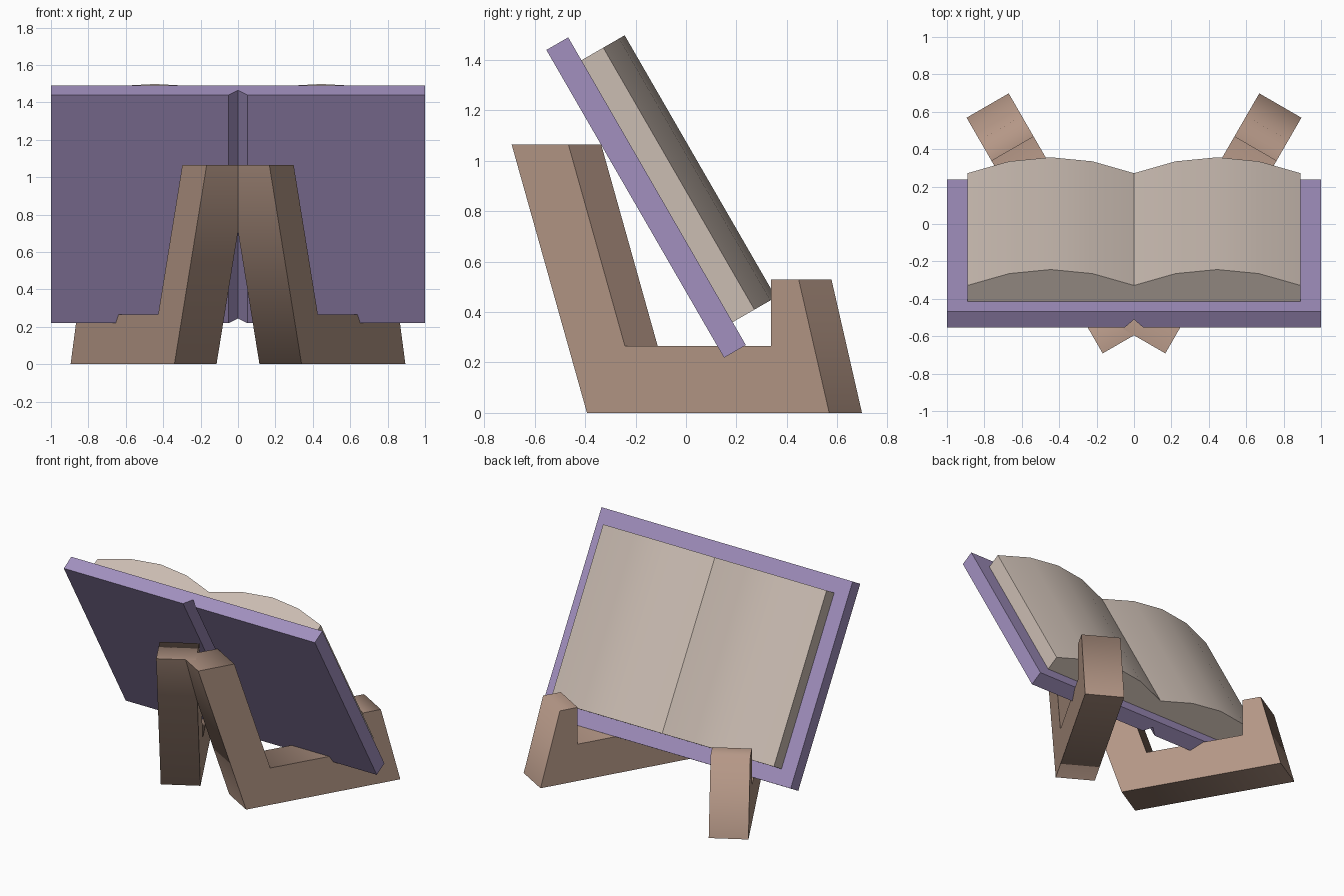
import bpy
import bmesh
import math
from mathutils import Vector

if "Cube" in bpy.data.objects:
    bpy.data.objects.remove(bpy.data.objects["Cube"], do_unlink=True)


def make_material(name, rgb):
    mat = bpy.data.materials.new(name)
    mat.use_nodes = True
    mat.diffuse_color = (*rgb, 1)
    mat.node_tree.nodes["Principled BSDF"].inputs["Base Color"].default_value = (*rgb, 1)
    return mat


def extrude_profile(name, profile, origin, across, up, depth, mat, smooth=None):
    """Place a 2D profile on the across/up axes and extrude it by the depth vector."""
    bm = bmesh.new()
    face = bm.faces.new([bm.verts.new(origin + across * a + up * b) for a, b in profile])
    result = bmesh.ops.extrude_face_region(bm, geom=[face], use_keep_orig=True)
    moved = [v for v in result["geom"] if isinstance(v, bmesh.types.BMVert)]
    bmesh.ops.translate(bm, verts=moved, vec=depth)
    bmesh.ops.recalc_face_normals(bm, faces=bm.faces)
    mesh = bpy.data.meshes.new(name)
    bm.to_mesh(mesh)
    bm.free()
    mesh.materials.append(mat)
    obj = bpy.data.objects.new(name, mesh)
    bpy.context.collection.objects.link(obj)
    if smooth:
        bpy.ops.object.select_all(action="DESELECT")
        obj.select_set(True)
        bpy.context.view_layer.objects.active = obj
        bpy.ops.object.shade_smooth_by_angle(angle=math.radians(smooth))
    return obj


wood = make_material("brown wood", (0.46, 0.31, 0.24))
purple = make_material("purple cover", (0.36, 0.28, 0.52))
paper = make_material("warm paper", (0.60, 0.51, 0.45))

# Axes of the tilted book
tilt = math.radians(60)
x_axis = Vector((1, 0, 0))
z_axis = Vector((0, 0, 1))
book_up = Vector((0, -math.cos(tilt), math.sin(tilt)))
book_out = Vector((0, math.sin(tilt), math.cos(tilt)))
book_base = Vector((0, 0.151, 0.219))

# Cover with a V groove along the spine
cover = [(-1, 0), (-0.05, 0), (0, 0.05), (0.05, 0), (1, 0), (1, 0.1), (-1, 0.1)]
extrude_profile("book_cover", cover, book_base, x_axis, book_out, book_up * 1.41, purple)

# Open page block with two humps
half = 0.89
hump = [0.1, 0.173, 0.198, 0.173]
heights = hump * 2 + [0.1]
pages = [(-half, 0)] + [(half * (i / 4 - 1), h) for i, h in enumerate(heights)] + [(half, 0)]
extrude_profile("book_pages", pages, book_base + book_out * 0.1 + book_up * 0.105,
                x_axis, book_out, book_up * 1.2, paper, smooth=30)

# Stand legs: leaning post, flat foot and a hook that holds the book
leg = [(0, 0), (1.11, 0), (0.97, 0.53), (0.843, 0.53), (0.843, 0.265),
       (0.174, 0.265), (-0.085, 1.065), (-0.345, 1.065)]
splay = math.radians(30)
for side, name in ((1, "left_stand_leg"), (-1, "right_stand_leg")):
    along = Vector((side * math.sin(splay), math.cos(splay), 0))
    inward = Vector((-side * math.cos(splay), math.sin(splay), 0))
    extrude_profile(name, leg, Vector((side * 0.34, -0.393, 0)),
                    along, z_axis, inward * 0.26, wood, smooth=80)
